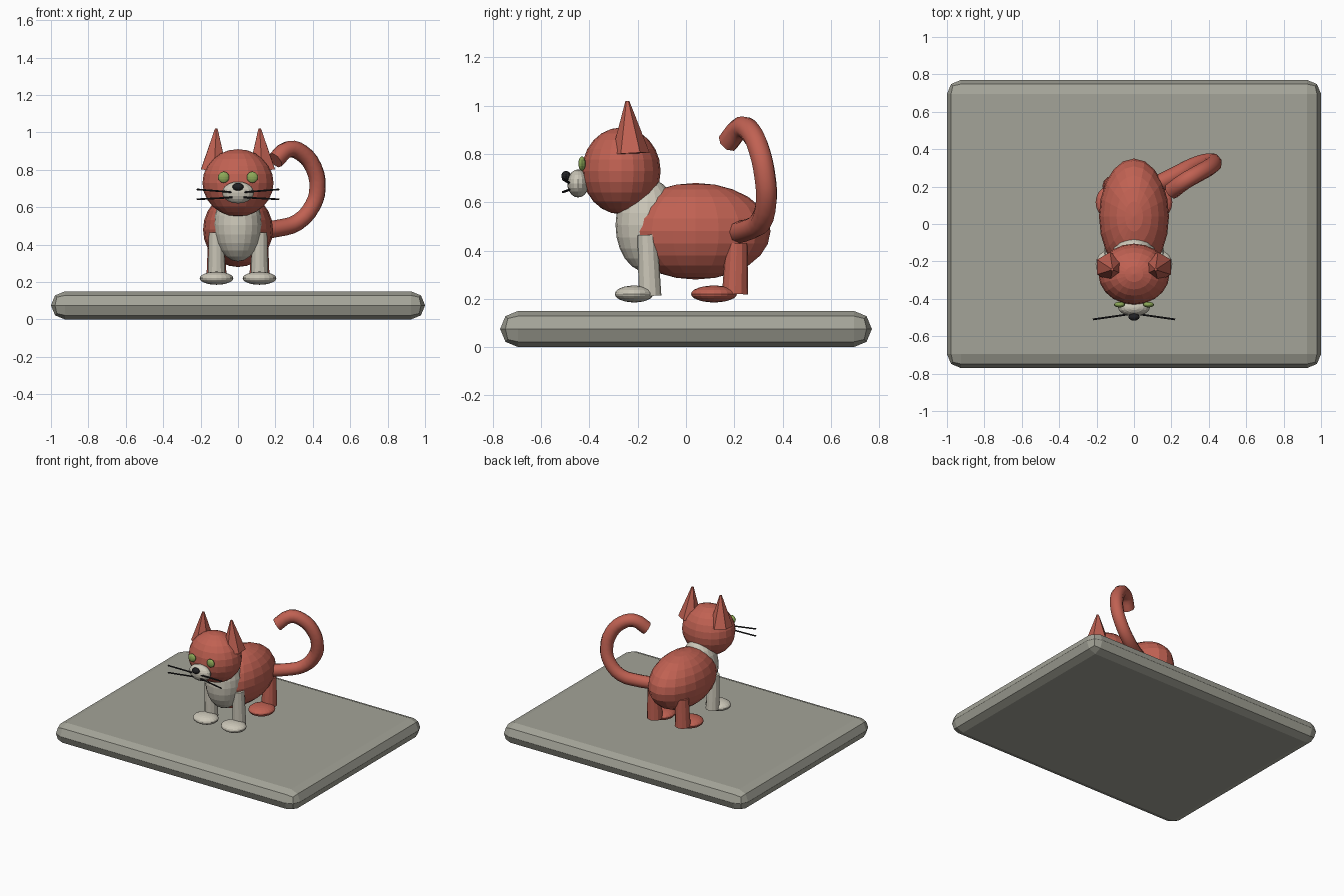
import bpy
import math
from mathutils import Vector

if "Cube" in bpy.data.objects:
    bpy.data.objects.remove(bpy.data.objects["Cube"])


def material(name, rgb):
    m = bpy.data.materials.new(name)
    m.diffuse_color = (*rgb, 1)
    m.use_nodes = True
    m.node_tree.nodes["Principled BSDF"].inputs["Base Color"].default_value = m.diffuse_color
    return m


RED = material("rust red", (0.53, 0.12, 0.085))
CREAM = material("cream", (0.60, 0.57, 0.48))
STONE = material("stone grey", (0.37, 0.37, 0.315))
GREEN = material("eye green", (0.27, 0.40, 0.10))
BLACK = material("black", (0.015, 0.015, 0.017))


def finish(name, mat):
    ob = bpy.context.object
    ob.name = name
    ob.data.materials.append(mat)
    return ob


def ellipsoid(name, loc, radii, mat, seg=20, rings=12):
    bpy.ops.mesh.primitive_uv_sphere_add(segments=seg, ring_count=rings, radius=1, location=loc)
    ob = finish(name, mat)
    ob.scale = radii
    return ob


def rod(name, a, b, r1, r2, mat, sides=12, spin=0.0):
    """Tapered rod from point a to point b."""
    a, b = Vector(a), Vector(b)
    d = b - a
    bpy.ops.mesh.primitive_cone_add(vertices=sides, radius1=r1, radius2=r2,
                                    depth=d.length, location=(a + b) / 2)
    ob = finish(name, mat)
    ob.rotation_mode = 'QUATERNION'
    ob.rotation_quaternion = Vector((0, 0, 1)).rotation_difference(d)
    return ob


# Plinth with rounded edges
bpy.ops.mesh.primitive_cube_add(size=1, location=(0, 0, 0.075))
base = finish("base_slab", STONE)
base.scale = (2, 1.54, 0.15)
bpy.ops.object.transform_apply(location=False, rotation=False, scale=True)
bev = base.modifiers.new("rounded edges", 'BEVEL')
bev.width = 0.0745
bev.segments = 2

# Torso, chest and head
ellipsoid("body", (0, 0.04, 0.48), (0.187, 0.31, 0.20), RED)
ellipsoid("chest", (0, -0.16, 0.505), (0.128, 0.132, 0.195), CREAM)
ellipsoid("head", (0, -0.268, 0.73), (0.19, 0.163, 0.18), RED)

# Face
ellipsoid("muzzle", (0, -0.447, 0.678), (0.085, 0.045, 0.058), CREAM, 16, 10)
ellipsoid("nose", (0, -0.497, 0.709), (0.03, 0.02, 0.021), BLACK, 12, 8)

for side, s in (("left", -1), ("right", 1)):
    ellipsoid(side + "_eye", (s * 0.077, -0.431, 0.76), (0.03, 0.015, 0.03), GREEN, 16, 10)
    # Ear
    rod(side + "_ear", (s * 0.128, -0.23, 0.80), (s * 0.116, -0.243, 1.02), 0.08, 0.008, RED, 6)
    # Whiskers
    for label, z0, z1 in (("upper", 0.68, 0.695), ("lower", 0.652, 0.642)):
        rod(f"{side}_{label}_whisker", (s * 0.03, -0.483, z0), (s * 0.22, -0.51, z1),
            0.005, 0.005, BLACK, 6)
    # Legs and paws
    x = s * 0.115
    rod(side + "_front_leg", (x, -0.149, 0.212), (x, -0.16, 0.465), 0.047, 0.041, CREAM)
    rod(side + "_back_leg", (x, 0.203, 0.22), (x, 0.21, 0.43), 0.054, 0.045, RED)
    ellipsoid(side + "_front_paw", (x, -0.215, 0.22), (0.09, 0.08, 0.035), CREAM)
    ellipsoid(side + "_back_paw", (x, 0.116, 0.22), (0.09, 0.095, 0.035), RED)

# Curled tail swept along a curve
path = [(0.12, 0.21, 0.475), (0.22, 0.26, 0.488), (0.32, 0.31, 0.52), (0.40, 0.333, 0.61),
        (0.425, 0.328, 0.70), (0.405, 0.305, 0.81), (0.34, 0.268, 0.89),
        (0.27, 0.228, 0.91), (0.20, 0.175, 0.85)]
cu = bpy.data.curves.new("tail", 'CURVE')
cu.dimensions = '3D'
cu.bevel_depth = 0.046
cu.bevel_resolution = 2
cu.resolution_u = 3
cu.use_fill_caps = True
sp = cu.splines.new('BEZIER')
sp.bezier_points.add(len(path) - 1)
for p, co in zip(sp.bezier_points, path):
    p.co = co
    p.handle_left_type = p.handle_right_type = 'AUTO'
sp.use_smooth = True
tail = bpy.data.objects.new("tail", cu)
bpy.context.collection.objects.link(tail)
cu.materials.append(RED)
